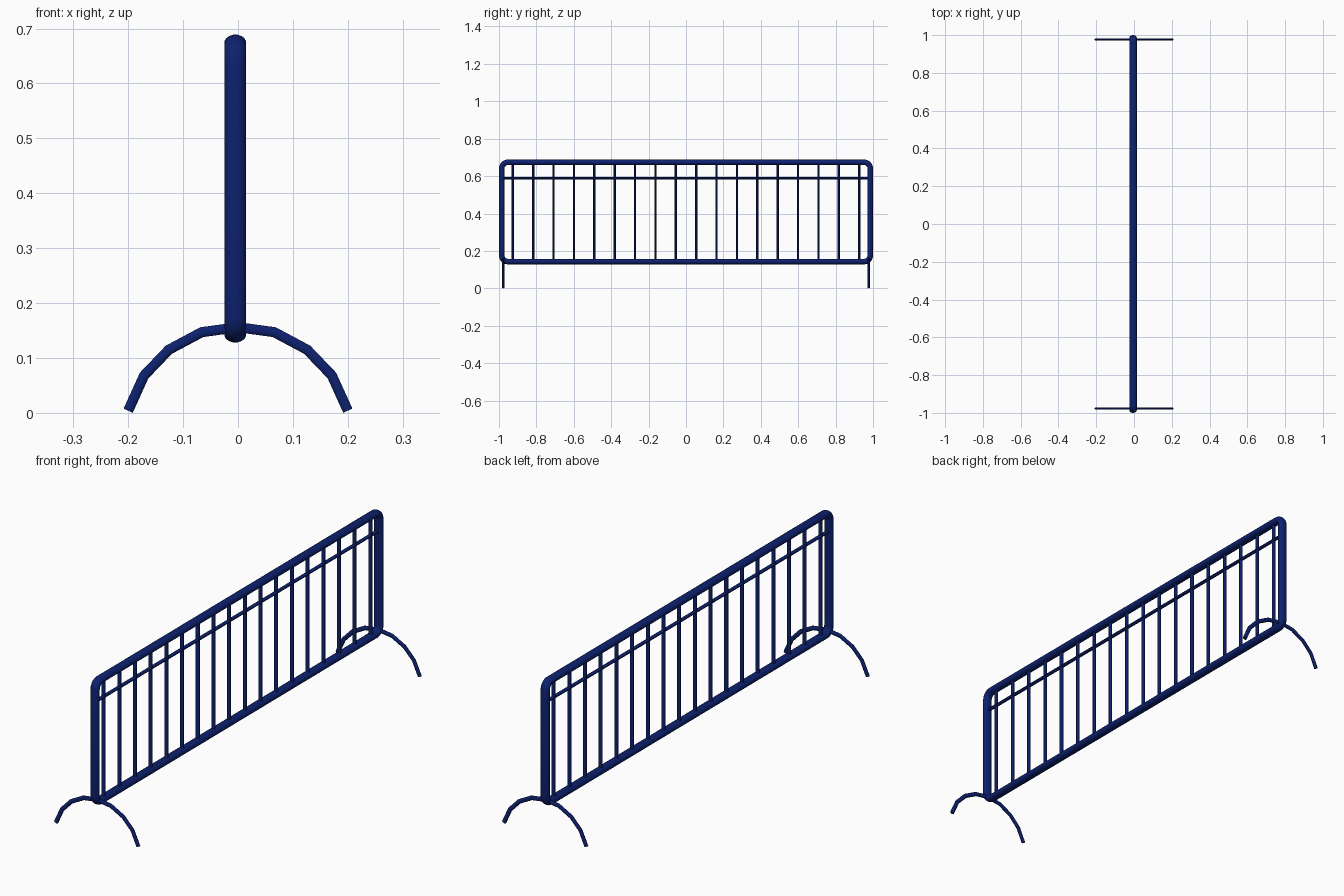
import bpy, bmesh, math
from mathutils import Vector

cube = bpy.data.objects.get("Cube")
if cube:
    bpy.data.objects.remove(cube, do_unlink=True)

navy = bpy.data.materials.new("navy_paint")
navy.use_nodes = True
navy.diffuse_color = (0.004, 0.015, 0.16, 1)
navy.node_tree.nodes["Principled BSDF"].inputs["Base Color"].default_value = navy.diffuse_color

PANEL_X = -0.005
X, Y = Vector((1, 0, 0)), Vector((0, 1, 0))


def tube(name, path, normal, across, in_plane, closed=False, sides=12):
    """Sweep an oval along a planar path; 'across' is the half width along the plane normal."""
    pts = [Vector(p) for p in path]
    n = len(pts)
    bm = bmesh.new()
    rings = []
    for i, p in enumerate(pts):
        before = pts[i - 1] if closed or i > 0 else None
        after = pts[(i + 1) % n] if closed or i < n - 1 else None
        d_in = (p - before).normalized() if before is not None else (after - p).normalized()
        d_out = (after - p).normalized() if after is not None else d_in
        tangent = (d_in + d_out).normalized()
        side = normal.cross(tangent) / tangent.dot(d_in)
        ring = []
        for k in range(sides):
            a = math.tau * (k + 0.5) / sides
            ring.append(bm.verts.new(p + normal * across * math.cos(a) + side * in_plane * math.sin(a)))
        rings.append(ring)
    for i in range(n if closed else n - 1):
        a, b = rings[i], rings[(i + 1) % n]
        for k in range(sides):
            m = (k + 1) % sides
            bm.faces.new((a[k], a[m], b[m], b[k]))
    if not closed:
        bm.faces.new(rings[0])
        bm.faces.new(rings[-1])
    bmesh.ops.recalc_face_normals(bm, faces=bm.faces)
    mesh = bpy.data.meshes.new(name)
    bm.to_mesh(mesh)
    bm.free()
    mesh.materials.append(navy)
    obj = bpy.data.objects.new(name, mesh)
    bpy.context.collection.objects.link(obj)
    bpy.ops.object.select_all(action="DESELECT")
    obj.select_set(True)
    bpy.context.view_layer.objects.active = obj
    bpy.ops.object.shade_smooth_by_angle(angle=math.radians(35))
    return obj


# Outer frame: rounded rectangle of tube
half_y, low, high, radius, steps = 0.985, 0.143, 0.674, 0.032, 5
frame_path = []
corners = ((1, high), (-1, high), (-1, low), (1, low))
for i, (sy, z) in enumerate(corners):
    cy = sy * (half_y - radius)
    cz = z - radius if z == high else z + radius
    for s in range(steps + 1):
        a = math.pi / 2 * (i + s / steps)
        frame_path.append((PANEL_X, cy + radius * math.cos(a), cz + radius * math.sin(a)))
tube("outer_frame", frame_path, X, 0.02, 0.015, closed=True, sides=16)

# Upright bars
bars = 18
for i in range(bars):
    y = -0.926 + 1.852 * i / (bars - 1)
    tube(f"upright_bar_{i + 1}", [(PANEL_X, y, low), (PANEL_X, y, high)], X, 0.009, 0.006)

# Thin upper rail crossing the bars
tube("upper_rail", [(PANEL_X, -half_y, 0.589), (PANEL_X, half_y, 0.589)], X, 0.009, 0.006)

# Arched feet
half_arch = [(0.2, 0.004), (0.171, 0.068), (0.126, 0.115), (0.066, 0.147)]
arch = [(-x, z) for x, z in half_arch] + [(0, 0.156)] + half_arch[::-1]
for name, y in (("front_foot", -0.977), ("back_foot", 0.977)):
    tube(name, [(x, y, z) for x, z in arch], Y, 0.006, 0.0095)
